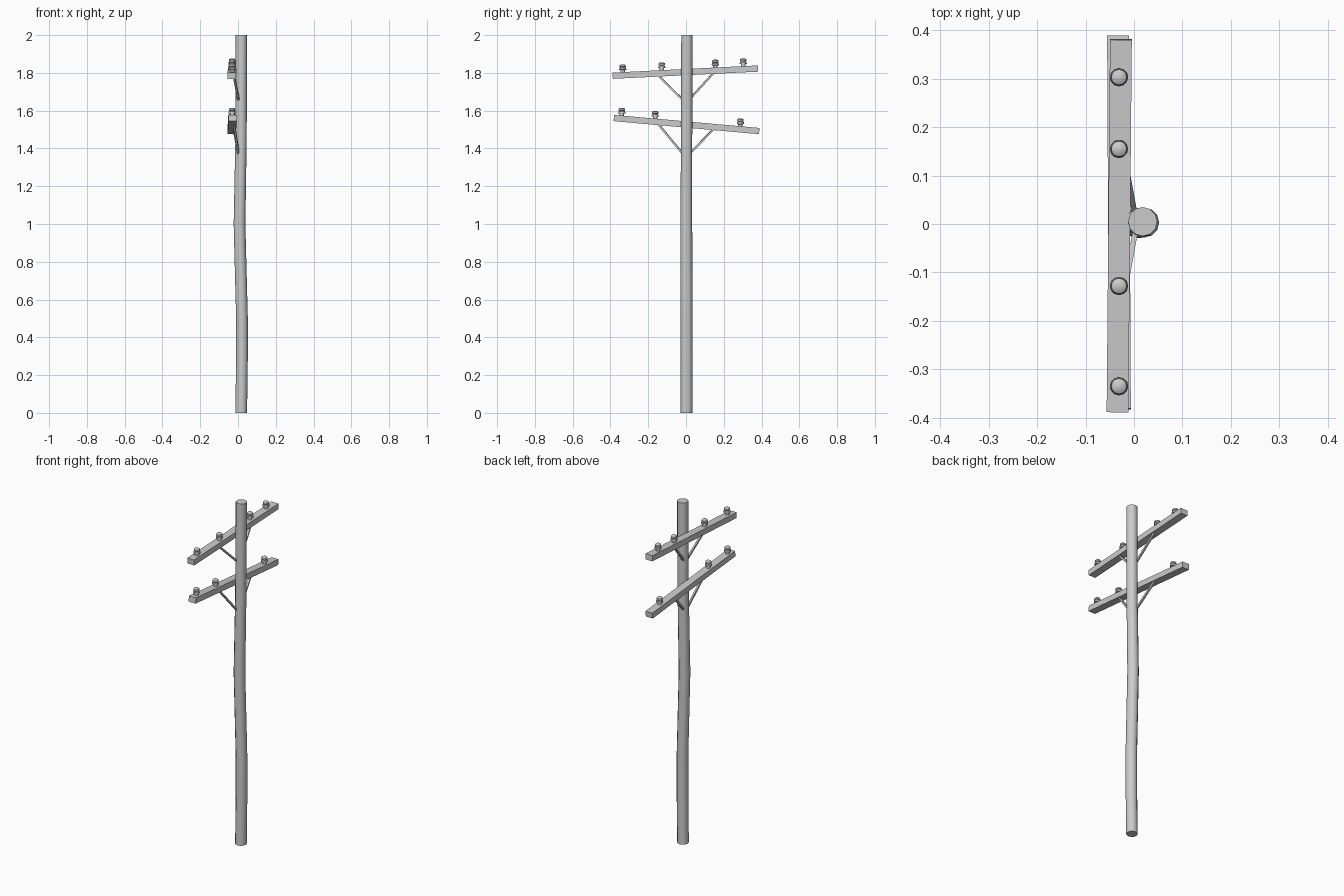
import bpy, math
from mathutils import Vector

if "Cube" in bpy.data.objects:
    bpy.data.objects.remove(bpy.data.objects["Cube"])

grey = bpy.data.materials.new("weathered grey")
grey.use_nodes = True
colour = (0.6, 0.6, 0.6, 1)
grey.diffuse_color = colour
grey.node_tree.nodes["Principled BSDF"].inputs["Base Color"].default_value = colour


def make(name, verts, faces, smooth=False):
    mesh = bpy.data.meshes.new(name)
    mesh.from_pydata(verts, [], faces)
    mesh.materials.append(grey)
    obj = bpy.data.objects.new(name, mesh)
    bpy.context.collection.objects.link(obj)
    if smooth:
        bpy.ops.object.select_all(action="DESELECT")
        obj.select_set(True)
        bpy.context.view_layer.objects.active = obj
        bpy.ops.object.shade_smooth_by_angle(angle=math.radians(40))
    return obj


def stack(name, rings, sides):
    """Capped tube through rings of (x, y, z, radius)."""
    verts = [(x + r * math.cos(math.tau * i / sides), y + r * math.sin(math.tau * i / sides), z)
             for x, y, z, r in rings for i in range(sides)]
    faces = [(k * sides + i, k * sides + (i + 1) % sides,
              (k + 1) * sides + (i + 1) % sides, (k + 1) * sides + i)
             for k in range(len(rings) - 1) for i in range(sides)]
    faces.append(tuple(reversed(range(sides))))
    faces.append(tuple(range(len(verts) - sides, len(verts))))
    return make(name, verts, faces, True)


def beam(name, start, end, width, height):
    """Square-cut timber between two points."""
    a, b = Vector(start), Vector(end)
    along = (b - a).normalized()
    side = along.cross(Vector((0, 0, 1))).normalized() * width / 2
    up = side.cross(along).normalized() * height / 2
    verts = [p + s * side + t * up for p in (a, b)
             for s, t in ((-1, -1), (1, -1), (1, 1), (-1, 1))]
    faces = [(3, 2, 1, 0), (4, 5, 6, 7)]
    faces += [(i, (i + 1) % 4, 4 + (i + 1) % 4, 4 + i) for i in range(4)]
    return make(name, verts, faces)


# Crooked wooden pole
stack("pole", [(0.017, 0.003, 0, 0.031), (0.021, 0.003, 0.3, 0.031),
               (0.021, 0.003, 0.5, 0.031), (0.008, 0.002, 1.0, 0.031),
               (0.016, 0.003, 1.45, 0.030), (0.018, 0.005, 2.0, 0.030)], 12)

# Insulator profile: stem, skirt, neck and domed cap
profile = [(0.012, -0.006), (0.012, 0.011), (0.019, 0.013), (0.018, 0.022),
           (0.014, 0.025), (0.017, 0.029), (0.016, 0.037), (0.009, 0.042)]

# Tilted crossarms: name, ends, insulator positions, brace foot height
arms = [("upper", (-0.034, -0.388, 1.785), (-0.027, 0.381, 1.823),
         (-0.335, -0.128, 0.155, 0.303), 1.655),
        ("lower", (-0.029, -0.382, 1.561), (-0.033, 0.388, 1.492),
         (-0.340, -0.163, 0.288), 1.368)]

for name, start, end, spots, foot in arms:
    a, b = Vector(start), Vector(end)
    beam(name + "_crossarm", a, b, 0.045, 0.033)

    def on_arm(y):
        return a.lerp(b, (y - a.y) / (b.y - a.y))

    # Insulators standing on the arm
    for n, y in enumerate(spots, 1):
        p = on_arm(y)
        stack(f"{name}_insulator_{n}",
              [(-0.031, y, p.z + 0.016 + h, r) for r, h in profile], 12)

    # Diagonal braces from the pole to the arm
    for side, label in ((-1, "front"), (1, "back")):
        top = on_arm(side * 0.15)
        beam(f"{name}_{label}_brace", (0.003, side * 0.014, foot),
             (-0.022, top.y, top.z - 0.008), 0.011, 0.010)
